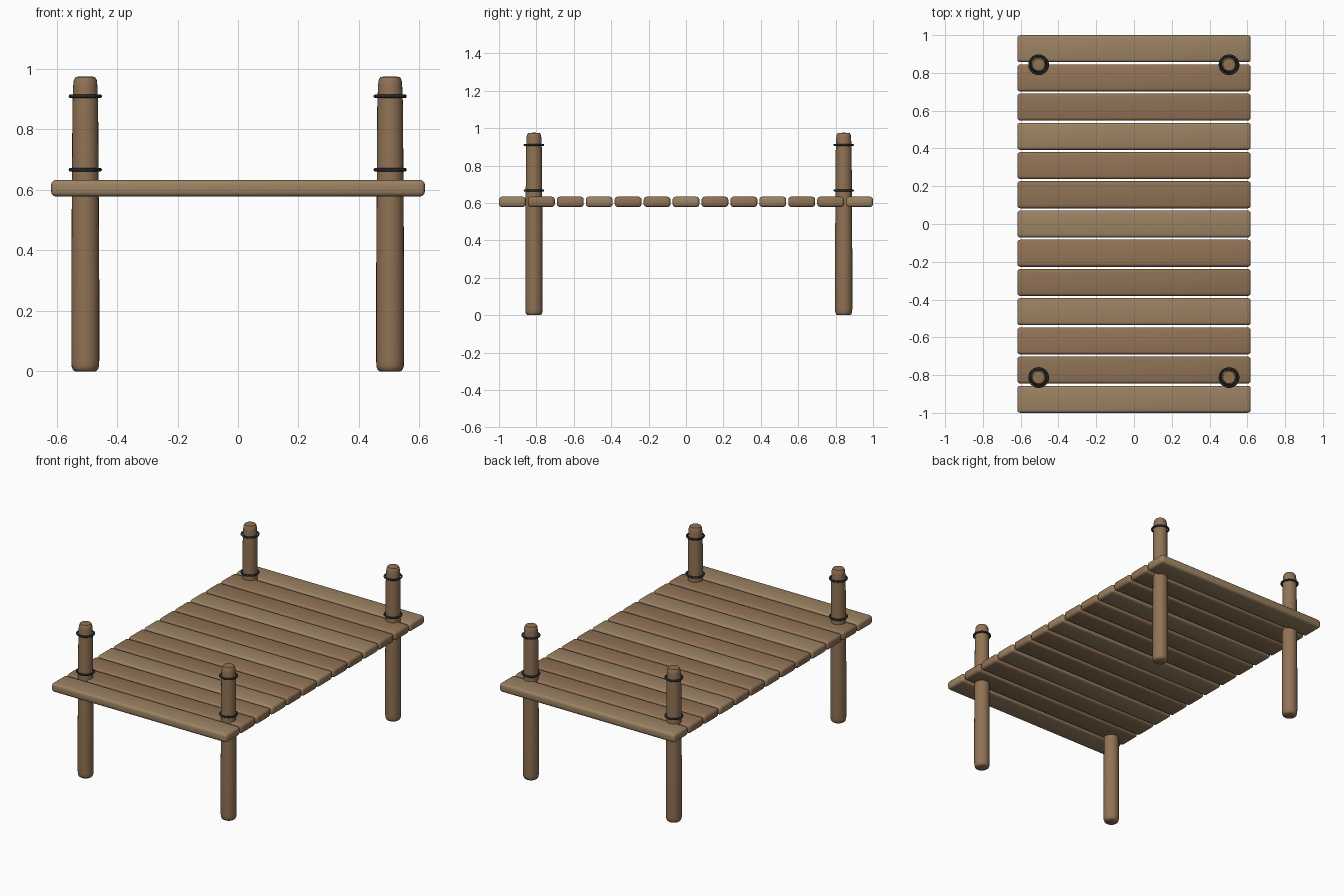
import bpy, bmesh, math
from mathutils import Matrix

if "Cube" in bpy.data.objects:
    bpy.data.objects.remove(bpy.data.objects["Cube"])


def material(name, rgb):
    m = bpy.data.materials.new(name)
    m.diffuse_color = (*rgb, 1)
    m.use_nodes = True
    m.node_tree.nodes["Principled BSDF"].inputs["Base Color"].default_value = m.diffuse_color
    return m


WOODS = [material("light_wood", (0.33, 0.225, 0.125)),
         material("warm_wood", (0.295, 0.175, 0.095)),
         material("brown_wood", (0.27, 0.165, 0.09))]
POST = material("post_wood", (0.28, 0.17, 0.09))
ROPE = material("dark_band", (0.018, 0.021, 0.026))


def finish(obj, mat, angle=40):
    obj.data.materials.append(mat)
    bpy.ops.object.select_all(action='DESELECT')
    obj.select_set(True)
    bpy.context.view_layer.objects.active = obj
    bpy.ops.object.shade_smooth_by_angle(angle=math.radians(angle))


def from_bmesh(name, bm):
    bmesh.ops.recalc_face_normals(bm, faces=bm.faces[:])
    me = bpy.data.meshes.new(name)
    bm.to_mesh(me)
    bm.free()
    obj = bpy.data.objects.new(name, me)
    bpy.context.collection.objects.link(obj)
    return obj


# Deck planks: rounded boards in a repeating three-tone pattern
COUNT, PITCH = 13, 0.1547
for i in range(COUNT):
    bm = bmesh.new()
    bmesh.ops.create_cube(bm, size=1, matrix=Matrix.Diagonal((1.236, 0.1436, 0.055, 1)))
    bmesh.ops.bevel(bm, geom=bm.edges[:], offset=0.016, segments=3,
                    profile=0.5, affect='EDGES')
    plank = from_bmesh(f"plank_{i + 1}", bm)
    plank.location = (0, (i - (COUNT - 1) / 2) * PITCH, 0.606)
    finish(plank, WOODS[(COUNT - 1 - i) % 3])

# Tapered post outline: radius, height
PROFILE = [(0, 0), (0.034, 0), (0.041, 0.005), (0.045, 0.016), (0.0462, 0.035),
           (0.0462, 0.3), (0.0445, 0.58), (0.0425, 0.88), (0.040, 0.945),
           (0.038, 0.963), (0.032, 0.974), (0, 0.976)]


def make_post(name, x, y):
    bm = bmesh.new()
    vs = [bm.verts.new((r, 0, z)) for r, z in PROFILE]
    es = [bm.edges.new(p) for p in zip(vs, vs[1:])]
    bmesh.ops.spin(bm, geom=vs + es, cent=(0, 0, 0), axis=(0, 0, 1),
                   angle=math.tau, steps=24)
    bmesh.ops.remove_doubles(bm, verts=bm.verts[:], dist=1e-4)
    post = from_bmesh(name, bm)
    post.location = (x, y, 0)
    finish(post, POST)


# Four posts, each with a lower and an upper band
for side, x in (("left", -0.505), ("right", 0.503)):
    for end, y in (("front", -0.813), ("back", 0.843)):
        make_post(f"{end}_{side}_post", x, y)
        for level, z in (("lower", 0.667), ("upper", 0.91)):
            bpy.ops.mesh.primitive_torus_add(
                major_radius=0.049, minor_radius=0.006, major_segments=32,
                minor_segments=10, location=(x, y, z))
            band = bpy.context.object
            band.name = f"{end}_{side}_{level}_band"
            finish(band, ROPE, 60)
